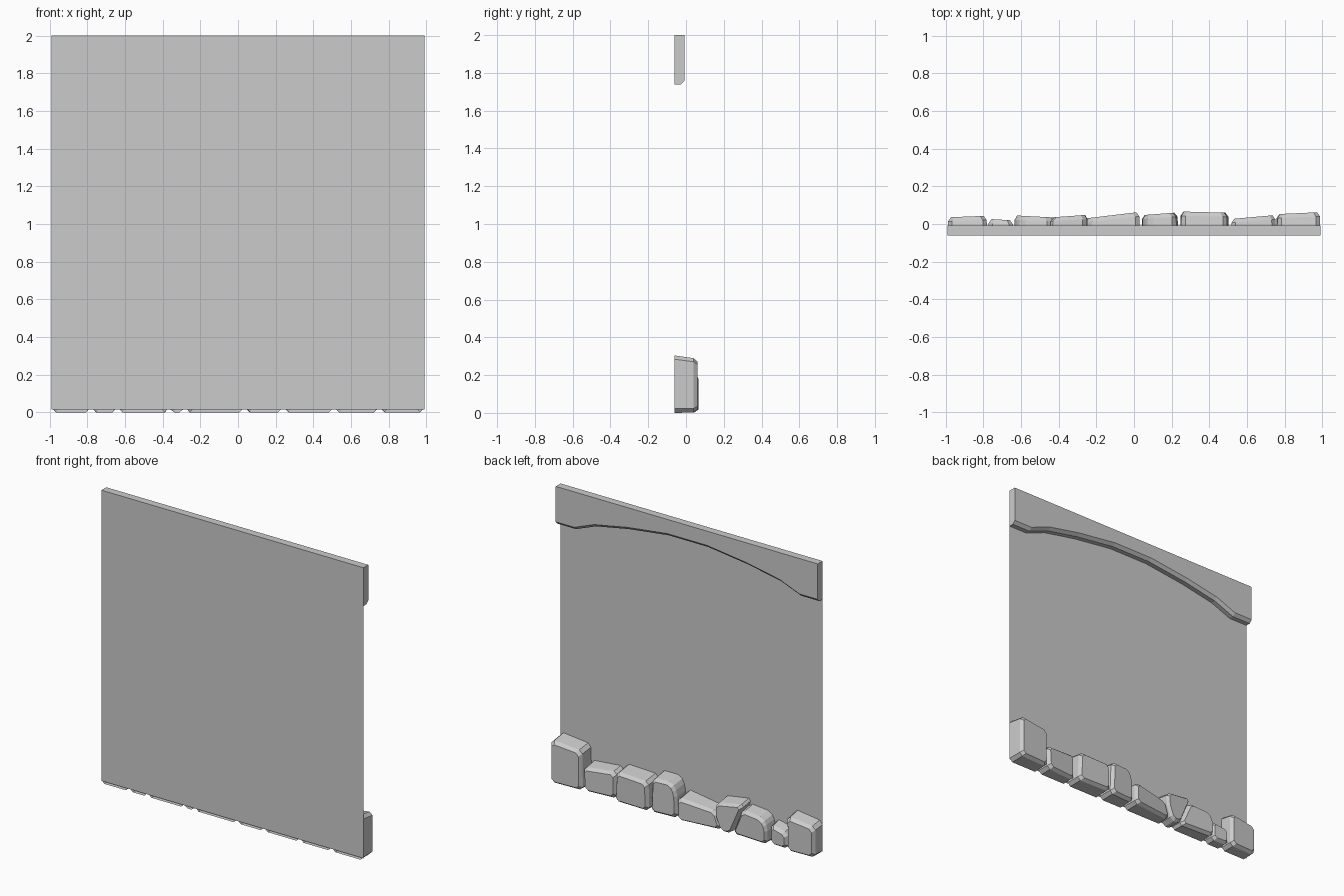
import bpy, bmesh
from mathutils import Vector

if "Cube" in bpy.data.objects:
    bpy.data.objects.remove(bpy.data.objects["Cube"])

BACK = -0.06      # plane of the wall sheet
W = 0.99          # half width


def make_object(name, rings):
    """Join closed rings of points with quads and cap the last one."""
    bm = bmesh.new()
    loops = [[bm.verts.new(p) for p in ring] for ring in rings]
    for a, b in zip(loops, loops[1:]):
        for i in range(len(a)):
            j = (i + 1) % len(a)
            bm.faces.new((a[i], a[j], b[j], b[i]))
    bm.faces.new(loops[-1])
    if len(loops) > 1:
        bmesh.ops.recalc_face_normals(bm, faces=bm.faces)
    bm.normal_update()
    mesh = bpy.data.meshes.new(name)
    bm.to_mesh(mesh)
    bm.free()
    obj = bpy.data.objects.new(name, mesh)
    bpy.context.collection.objects.link(obj)
    return obj


def cut_corners(points, c):
    """Replace each corner of a polygon with a short diagonal."""
    pts = [Vector(p) for p in points]
    out = []
    for i, p in enumerate(pts):
        for q in (pts[i - 1], pts[(i + 1) % len(pts)]):
            d = q - p
            out.append(p + d.normalized() * min(c, d.length * 0.4))
    return out


def stone(name, outline, y_left, y_right):
    """Chipped block: straight body, then a chamfer to a tilted face."""
    pts = cut_corners(outline, 0.022)
    x0, x1 = min(p.x for p in pts), max(p.x for p in pts)
    z1 = max(p.y for p in pts)
    mid = sum(pts, Vector((0, 0))) / len(pts)

    def ring(inset, drop, depth):
        sx = 1 - 2 * inset / (x1 - x0)
        sz = 1 - 2 * inset / z1
        res = []
        for p in pts:
            x = mid.x + (p.x - mid.x) * sx
            z = mid.y + (p.y - mid.y) * sz - drop * p.y / z1
            y = y_left + (y_right - y_left) * (p.x - x0) / (x1 - x0)
            res.append((x, BACK if depth is None else y - depth, z))
        return res

    return make_object(name, [ring(0, 0, None), ring(0.002, 0.012, 0.022),
                              ring(0.018, 0.014, 0)])


# Thin wall sheet, facing the detailed side
make_object("wall_sheet", [[(-W, BACK, 0.015), (-W, BACK, 2),
                            (W, BACK, 2), (W, BACK, 0.015)]])

# Arched beam along the top with a chamfered lower edge
half = [(0.15, 1.883), (0.45, 1.845), (0.70, 1.797), (0.85, 1.738), (W, 1.738)]
arch = [(-x, z) for x, z in reversed(half)] + half


def beam_ring(y, lift):
    return [(x, y, z + lift) for x, z in arch] + [(W, y, 2), (-W, y, 2)]


make_object("arched_beam", [beam_ring(BACK, 0), beam_ring(-0.028, 0),
                            beam_ring(-0.008, 0.02)])

# Row of rough foundation stones: outline in x and z, then face depth left / right
stones = [
    ([(-.99, 0), (-.785, 0), (-.78, .25), (-.99, .222)], .036, .043),
    ([(-.775, 0), (-.645, 0), (-.64, .15), (-.775, .12)], .026, .02),
    ([(-.635, 0), (-.365, 0), (-.44, .2), (-.60, .185), (-.635, .12)], .045, .033),
    ([(-.36, 0), (-.29, 0), (-.245, .12), (-.25, .202), (-.455, .235)], .036, .048),
    ([(-.28, 0), (.03, 0), (.03, .172), (-.245, .13)], .03, .062),
    ([(.04, 0), (.235, 0), (.225, .25), (.08, .25), (.045, .18)], .048, .06),
    ([(.245, 0), (.505, 0), (.495, .222), (.25, .212)], .066, .06),
    ([(.515, 0), (.745, 0), (.755, .175), (.515, .197)], .028, .046),
    ([(.755, 0), (.99, 0), (.99, .306), (.76, .282)], .053, .062),
]
for i, (outline, yl, yr) in enumerate(stones, 1):
    stone(f"foundation_stone_{i}", outline, yl, yr)
